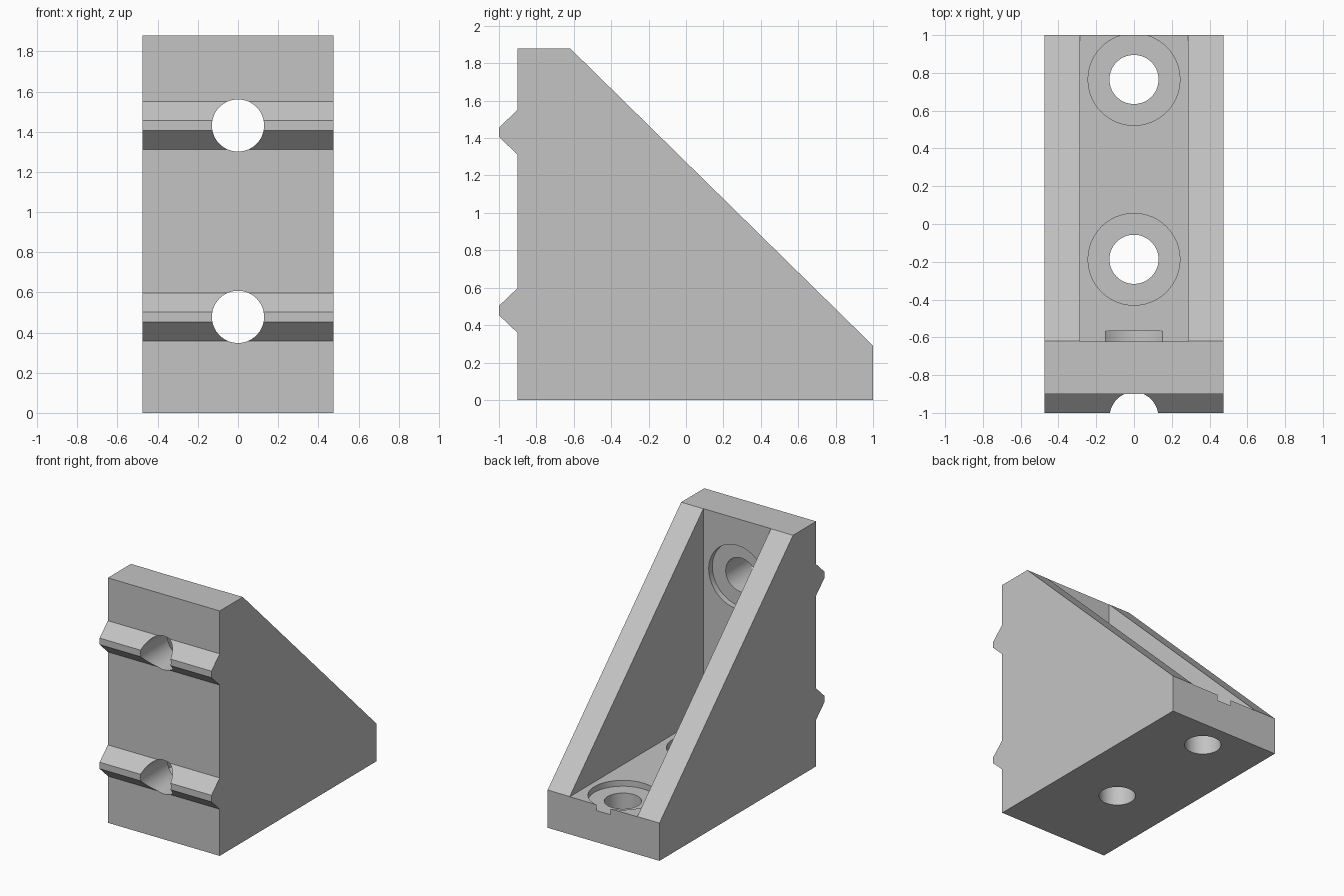
import bpy
import bmesh
import math
from mathutils import Matrix, Vector

cube = bpy.data.objects.get("Cube")
if cube:
    bpy.data.objects.remove(cube, do_unlink=True)

HALF_WIDTH = 0.475
POCKET_HALF = 0.287
FLOOR, WALL = 0.288, -0.622      # inner faces of the two plates
BORE_R, SEAT_R = 0.13, 0.243
RIB_HEIGHTS = (0.478, 1.431)     # ribs and wall holes share these heights
FLOOR_HOLES = (-0.187, 0.765)

grey = bpy.data.materials.new("plain grey")
grey.use_nodes = True
colour = (0.55, 0.55, 0.55, 1)
grey.diffuse_color = colour
grey.node_tree.nodes["Principled BSDF"].inputs["Base Color"].default_value = colour


def make_object(name, bm):
    bmesh.ops.recalc_face_normals(bm, faces=bm.faces)
    mesh = bpy.data.meshes.new(name)
    bm.to_mesh(mesh)
    bm.free()
    mesh.materials.append(grey)
    obj = bpy.data.objects.new(name, mesh)
    bpy.context.collection.objects.link(obj)
    return obj


def prism(name, profile, half):
    """Extrude a (y, z) profile symmetrically along x."""
    bm = bmesh.new()
    face = bm.faces.new([bm.verts.new((-half, y, z)) for y, z in profile])
    moved = bmesh.ops.extrude_face_region(bm, geom=[face])["geom"]
    verts = [v for v in moved if isinstance(v, bmesh.types.BMVert)]
    bmesh.ops.translate(bm, verts=verts, vec=(2 * half, 0, 0))
    return make_object(name, bm)


def cylinder(name, radius, start, end):
    """Cylinder cutter between two points."""
    a, b = Vector(start), Vector(end)
    turn = (b - a).to_track_quat("Z", "Y").to_matrix().to_4x4()
    bm = bmesh.new()
    bmesh.ops.create_cone(bm, cap_ends=True, segments=64, radius1=radius,
                          radius2=radius, depth=(b - a).length,
                          matrix=Matrix.Translation((a + b) / 2) @ turn)
    return make_object(name, bm)


def cut(target, cutter):
    cutter.hide_render = True
    mod = target.modifiers.new("cut", "BOOLEAN")
    mod.operation, mod.solver, mod.object = "DIFFERENCE", "EXACT", cutter
    bpy.context.view_layer.objects.active = target
    bpy.ops.object.modifier_apply(modifier=mod.name)
    bpy.data.objects.remove(cutter, do_unlink=True)


# Side outline: base, sloping back, and two locating ribs down the front
outline = [(-0.9, 0), (1, 0), (1, 0.29), (-0.62, 1.88), (-0.9, 1.88)]
for h in reversed(RIB_HEIGHTS):
    outline += [(-0.9, h + 0.12), (-1, h + 0.025), (-1, h - 0.025), (-0.9, h - 0.12)]
bracket = prism("corner_bracket", outline, HALF_WIDTH)

# Open pocket between the two side gussets
cut(bracket, prism("pocket_cutter", [(WALL, FLOOR), (1.2, FLOOR), (1.2, 2.2), (WALL, 2.2)],
                   POCKET_HALF))

# Bolt holes with shallow washer seats in the floor and the wall
for y in FLOOR_HOLES:
    cut(bracket, cylinder("seat_cutter", SEAT_R, (0, y, 0.243), (0, y, 0.34)))
    cut(bracket, cylinder("bore_cutter", BORE_R, (0, y, -0.1), (0, y, 0.5)))
for z in RIB_HEIGHTS:
    cut(bracket, cylinder("seat_cutter", SEAT_R, (0, -0.667, z), (0, -0.567, z)))
    cut(bracket, cylinder("bore_cutter", BORE_R, (0, -1.1, z), (0, -0.5, z)))

# Smooth bores, sharp edges
bpy.ops.object.select_all(action="DESELECT")
bracket.select_set(True)
bpy.context.view_layer.objects.active = bracket
bpy.ops.object.shade_smooth_by_angle(angle=math.radians(30))
